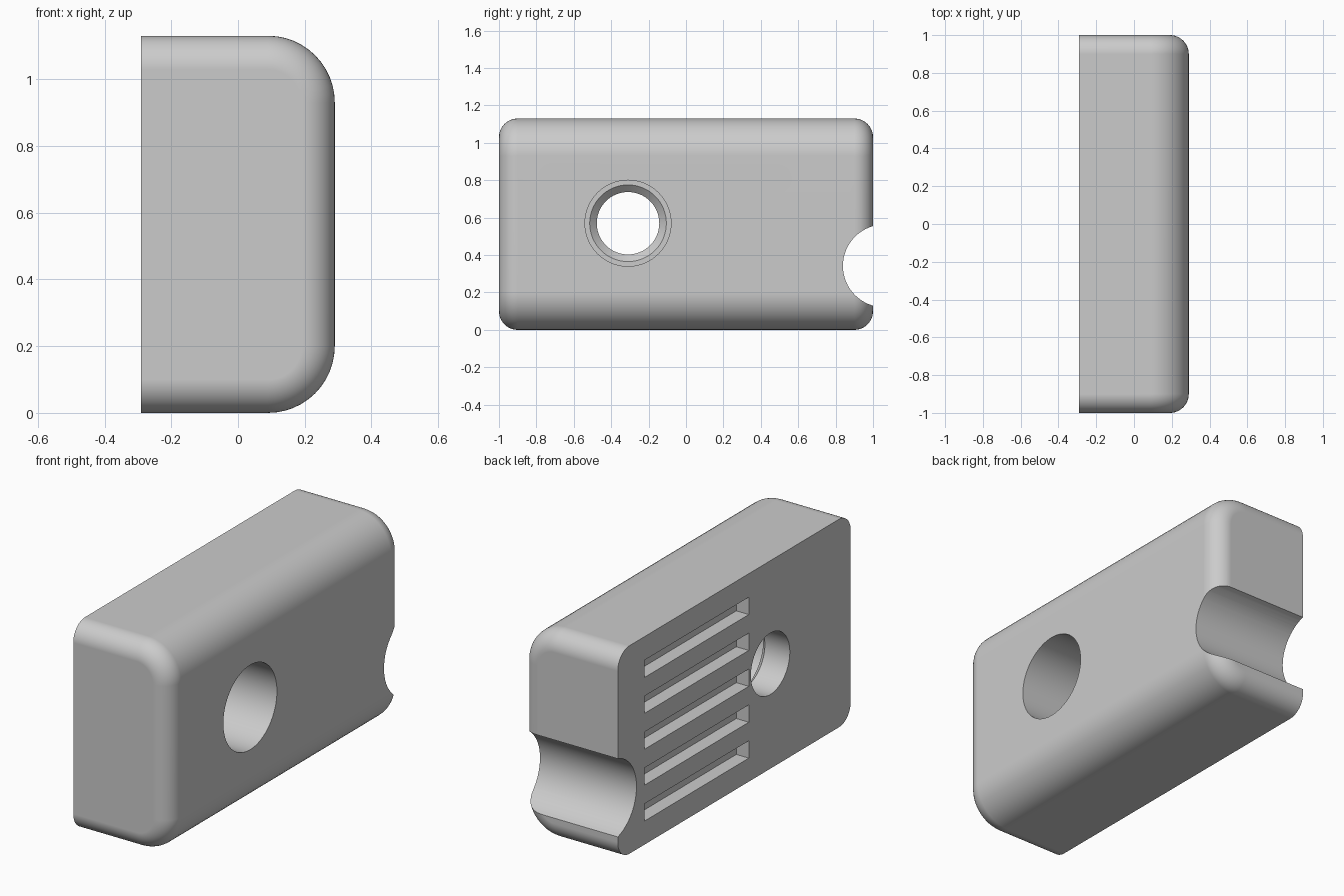
import bpy
import bmesh
from math import cos, sin, pi, sqrt

cube = bpy.data.objects.get("Cube")
if cube:
    bpy.data.objects.remove(cube, do_unlink=True)

HALF_X, HALF_Y, HEIGHT = 0.29, 1.0, 1.13
LONG_RADIUS, END_RADIUS, STEPS = 0.2, 0.1, 12

grey = bpy.data.materials.new("light grey")
grey.use_nodes = True
colour = (0.6, 0.6, 0.6, 1)
grey.diffuse_color = colour
grey.node_tree.nodes["Principled BSDF"].inputs["Base Color"].default_value = colour


def loft(name, rings):
    """Skin a closed solid through rings with equal point counts."""
    bm = bmesh.new()
    loops = [[bm.verts.new(p) for p in ring] for ring in rings]
    n = len(loops[0])
    for a, b in zip(loops, loops[1:]):
        for i in range(n):
            j = (i + 1) % n
            bm.faces.new((a[i], a[j], b[j], b[i]))
    bm.faces.new(loops[0])
    bm.faces.new(loops[-1])
    bmesh.ops.recalc_face_normals(bm, faces=bm.faces)
    mesh = bpy.data.meshes.new(name)
    bm.to_mesh(mesh)
    bm.free()
    mesh.materials.append(grey)
    obj = bpy.data.objects.new(name, mesh)
    bpy.context.collection.objects.link(obj)
    return obj


def lathe(name, profile, y, z, sides=64):
    """Revolve (x, radius) pairs about an axis parallel to x."""
    angles = [2 * pi * i / sides for i in range(sides)]
    return loft(name, [[(x, y + r * cos(a), z + r * sin(a)) for a in angles]
                       for x, r in profile])


def box(name, x0, x1, y0, y1, z0, z1):
    return loft(name, [[(x, y0, z0), (x, y1, z0), (x, y1, z1), (x, y0, z1)]
                       for x in (x0, x1)])


def section(y, inset):
    """Cross-section with a square back and two rounded outer corners."""
    r = LONG_RADIUS - inset
    cx = HALF_X - LONG_RADIUS
    arc = [pi / 2 * i / STEPS for i in range(STEPS + 1)]
    low = [(cx + r * sin(a), y, LONG_RADIUS - r * cos(a)) for a in arc]
    high = [(x, y, HEIGHT - z) for x, y, z in reversed(low)]
    return [(-HALF_X, y, inset)] + low + high + [(-HALF_X, y, HEIGHT - inset)]


# Block body with rounded end rims
ends = []
for i in range(STEPS + 1):
    a = pi / 2 * i / STEPS
    ends.append((HALF_Y - END_RADIUS * (1 - cos(a)), END_RADIUS * (1 - sin(a))))
body = loft("block_body", [section(-y, d) for y, d in ends]
            + [section(y, d) for y, d in reversed(ends)])

# Cable notch, stepped screw hole and back slots
cutters = [
    lathe("notch_cutter", [(-0.4, 0.221), (0.4, 0.221)], 1.06, 0.342),
    lathe("hole_cutter", [(-0.4, 0.167), (-0.14, 0.167), (-0.104, 0.205),
                          (-0.104, 0.23), (0.4, 0.23)], -0.31, 0.57),
]
for i in range(-2, 3):
    z = HEIGHT / 2 + i * 0.195
    cutters.append(box("slot_cutter", -0.4, -HALF_X + 0.075,
                       -0.125, 0.77, z - 0.047, z + 0.047))

bpy.ops.object.select_all(action="DESELECT")
bpy.context.view_layer.objects.active = body
body.select_set(True)
for cutter in cutters:
    cutter.hide_render = True
    mod = body.modifiers.new("cut", "BOOLEAN")
    mod.operation = "DIFFERENCE"
    mod.solver = "EXACT"
    mod.object = cutter
    bpy.ops.object.modifier_apply(modifier=mod.name)
for cutter in cutters:
    bpy.data.objects.remove(cutter, do_unlink=True)

# Smooth fillets with crisp cut edges
bpy.ops.object.shade_smooth_by_angle(angle=pi / 6)
weighted = body.modifiers.new("flat_faces", "WEIGHTED_NORMAL")
weighted.keep_sharp = True
